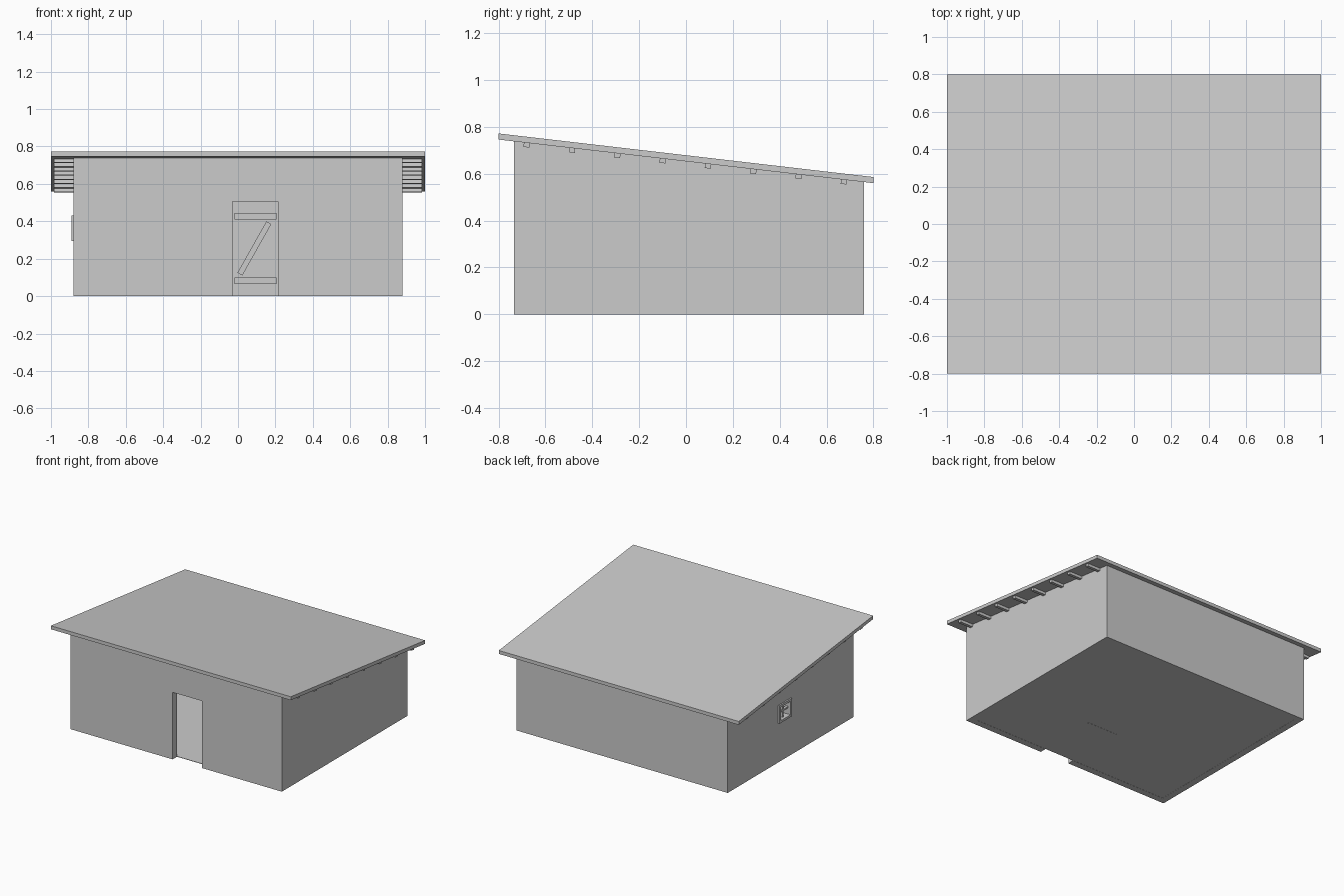
import bpy, bmesh, math
from mathutils import Matrix, Vector

if "Cube" in bpy.data.objects:
    bpy.data.objects.remove(bpy.data.objects["Cube"])

SLOPE = (0.586 - 0.772) / 1.6          # roof falls towards the back
PITCH = math.atan(SLOPE)


def roof_under(y):
    return 0.746 + SLOPE * (y + 0.8)


def add_object(name, bm):
    bmesh.ops.recalc_face_normals(bm, faces=bm.faces)
    me = bpy.data.meshes.new(name)
    bm.to_mesh(me)
    bm.free()
    ob = bpy.data.objects.new(name, me)
    bpy.context.collection.objects.link(ob)
    return ob


def box(name, x, y, z, rot=None):
    """Box from (min, max) ranges, optionally turned about its centre."""
    bm = bmesh.new()
    bmesh.ops.create_cube(bm, size=1)
    size = [b - a for a, b in (x, y, z)]
    centre = Vector([(a + b) / 2 for a, b in (x, y, z)])
    m = Matrix.Translation(centre) @ (rot or Matrix()) @ Matrix.Diagonal((*size, 1))
    bm.transform(m)
    return add_object(name, bm)


def prism(name, profile, x0, x1):
    """Extrude a (y, z) profile along x."""
    bm = bmesh.new()
    face = bm.faces.new([bm.verts.new((x0, y, z)) for y, z in profile])
    ext = bmesh.ops.extrude_face_region(bm, geom=[face])
    verts = [v for v in ext["geom"] if isinstance(v, bmesh.types.BMVert)]
    bmesh.ops.translate(bm, verts=verts, vec=(x1 - x0, 0, 0))
    return add_object(name, bm)


def cut(ob, cutter):
    mod = ob.modifiers.new("opening", 'BOOLEAN')
    mod.operation = 'DIFFERENCE'
    mod.solver = 'EXACT'
    mod.object = cutter
    cutter.hide_render = True
    cutter.hide_viewport = True


# sloping roof slab
prism("roof", [(-0.8, 0.746), (-0.8, 0.772), (0.8, 0.586), (0.8, 0.560)], -1, 1)

# walls: open ring following the roof slope
F, B, W, T = -0.735, 0.76, 0.88, 0.05
bm = bmesh.new()
rings = []
for t in (0, T):
    corners = [(-W + t, F + t), (W - t, F + t), (W - t, B - t), (-W + t, B - t)]
    rings.append([bm.verts.new((x, y, 0)) for x, y in corners])
    rings.append([bm.verts.new((x, y, roof_under(y))) for x, y in corners])
out_low, out_top, in_low, in_top = rings
for a, b in ((out_low, out_top), (out_top, in_top), (in_top, in_low), (in_low, out_low)):
    for i in range(4):
        j = (i + 1) % 4
        bm.faces.new((a[i], a[j], b[j], b[i]))
walls = add_object("walls", bm)

# doorway and window openings
cut(walls, box("doorway_cutter", (-0.03, 0.215), (F - 0.1, F + 0.1), (-0.1, 0.505)))
cut(walls, box("window_cutter", (-W - 0.1, -W + 0.1), (0.025, 0.145), (0.31, 0.415)))

# floor between the walls
box("floor", (-W + T, W - T), (F + T, B - T), (0.001, 0.004))

# rafters below the roof
tilt = Matrix.Rotation(PITCH, 4, 'X')
for i in range(8):
    y = -0.68 + i * 0.1935
    z = roof_under(y)
    box(f"rafter_{i + 1}", (-0.985, 0.985), (y - 0.013, y + 0.013), (z - 0.019, z + 0.004), tilt)

# plank door standing inside, with Z brace
DY = -0.24
box("door", (-0.035, 0.22), (DY, DY + 0.02), (0, 0.505))
for name, z0 in (("lower_ledge", 0.065), ("upper_ledge", 0.41)):
    box(name, (-0.02, 0.205), (DY - 0.012, DY), (z0, z0 + 0.035))
dx, dz = 0.155, 0.275
length = math.hypot(dx, dz)
box("diagonal_brace", (0.0875 - length / 2, 0.0875 + length / 2), (DY - 0.012, DY),
    (0.24, 0.27), Matrix.Rotation(-math.atan2(dz, dx), 4, 'Y'))

# window frame with cross bars on the left wall
XO, XI = -W - 0.011, -W + T
for name, y, z in (("frame_front", (0.01, 0.027), (0.295, 0.43)),
                   ("frame_back", (0.143, 0.16), (0.295, 0.43)),
                   ("frame_sill", (0.027, 0.143), (0.295, 0.312)),
                   ("frame_head", (0.027, 0.143), (0.413, 0.43))):
    box("window_" + name, (XO, -W + 0.01), y, z)
box("window_mullion", (-W + 0.01, -W + 0.03), (0.079, 0.091), (0.31, 0.415))
box("window_transom", (-W + 0.01, -W + 0.03), (0.025, 0.145), (0.357, 0.369))
